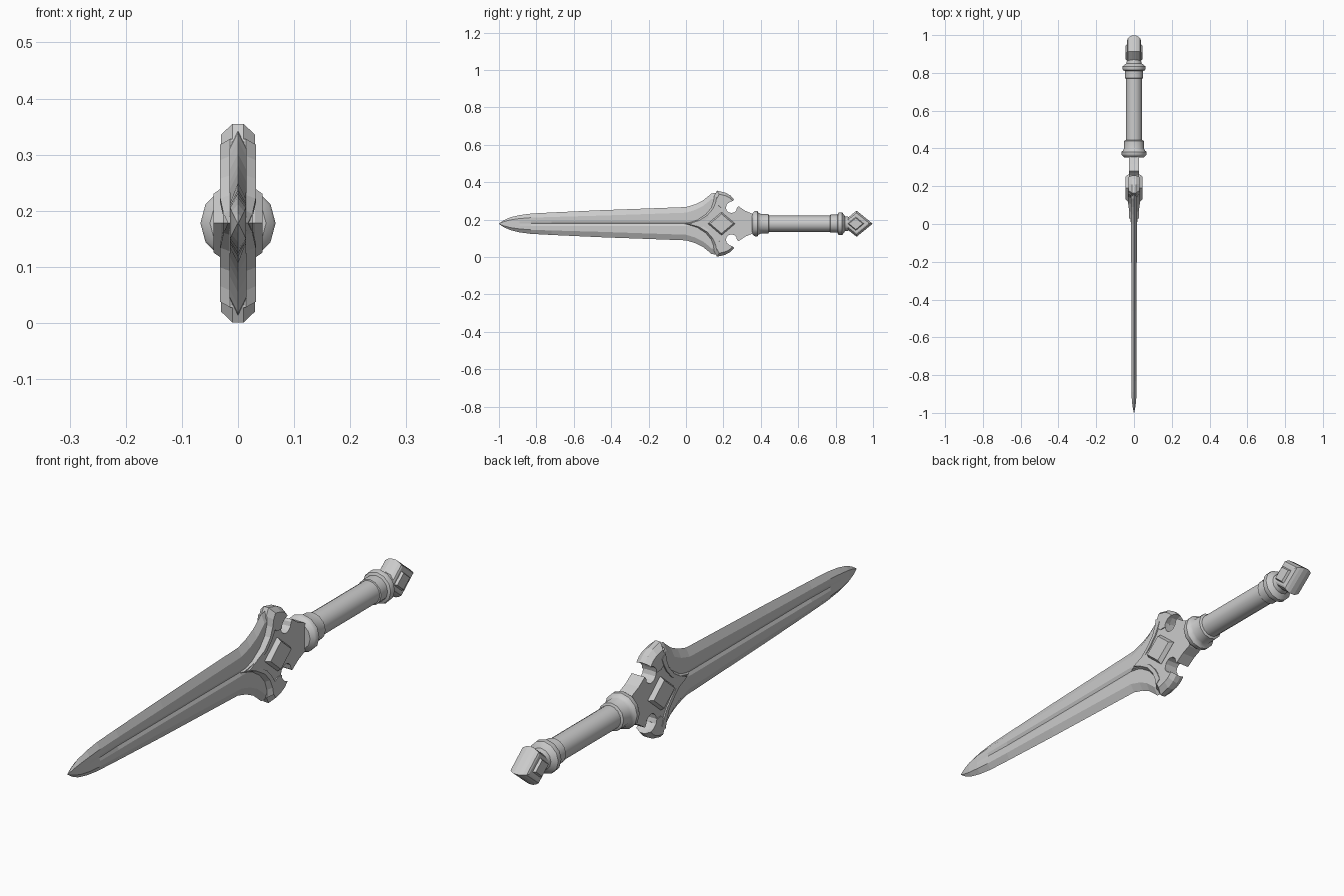
import bpy, bmesh, math

if "Cube" in bpy.data.objects:
    bpy.data.objects.remove(bpy.data.objects["Cube"])

ZC = 0.178  # height of the sword's long axis


def finish(name, bm, smooth=None):
    bmesh.ops.remove_doubles(bm, verts=bm.verts, dist=1e-5)
    bmesh.ops.recalc_face_normals(bm, faces=bm.faces)
    me = bpy.data.meshes.new(name)
    bm.to_mesh(me)
    bm.free()
    ob = bpy.data.objects.new(name, me)
    ob.location.z = ZC
    bpy.context.collection.objects.link(ob)
    if smooth:
        bpy.ops.object.select_all(action='DESELECT')
        ob.select_set(True)
        bpy.context.view_layer.objects.active = ob
        bpy.ops.object.shade_smooth_by_angle(angle=math.radians(smooth))
    return ob


def loft(name, sections, smooth=None):
    """Skin a list of equal-length closed loops and cap both ends."""
    bm = bmesh.new()
    rings = [[bm.verts.new(p) for p in s] for s in sections]
    n = len(rings[0])
    for a, b in zip(rings, rings[1:]):
        for i in range(n):
            j = (i + 1) % n
            bm.faces.new((a[i], a[j], b[j], b[i]))
    bm.faces.new(rings[0])
    bm.faces.new(rings[-1])
    return finish(name, bm, smooth)


def plate(name, outline, centre, layers):
    """Stack a (y, z) outline along x; layers are (x, scale about centre)."""
    cy, cz = centre
    return loft(name, [[(x, cy + (y - cy) * s, cz + (z - cz) * s) for y, z in outline]
                       for x, s in layers])


def lathe(name, profile, sides=12):
    """Revolve a (y, radius) profile about the sword axis."""
    return loft(name, [[(r * math.cos(2 * math.pi * i / sides), y,
                         r * math.sin(2 * math.pi * i / sides)) for i in range(sides)]
                       for y, r in profile], 35)


def diamond(y, hy, hz):
    return [(y - hy, 0), (y, hz), (y + hy, 0), (y, -hz)]


# Blade: bevelled edges, flat sides and a shallow central fuller
stations = [(-1, .001, .001, 0), (-.975, .018, .006, 0), (-.94, .034, .011, 0),
            (-.89, .046, .014, 0), (-.83, .054, .014, .4), (-.72, .06, .014, 1),
            (-.46, .072, .014, 1), (0, .089, .015, 1), (.05, .104, .015, .3),
            (.09, .124, .015, 0), (.12, .148, .015, 0), (.135, .162, .015, 0),
            (.165, .165, .015, 0)]
sections = []
for y, h, t, groove in stations:
    s, f, d = max(.6 * h, h - .03), min(.012, .3 * h), .006 * groove
    side = [(t, s), (t, f), (t - d, 0), (t, -f), (t, -s)]
    sections.append([(0, y, h)] + [(x, y, z) for x, z in side]
                    + [(0, y, -h)] + [(-x, y, z) for x, z in reversed(side)])
loft("blade", sections)

# Guard body with a round notch on each side
notch = [(.243 + .03 * math.cos(math.radians(a)), .087 + .03 * math.sin(math.radians(a)))
         for a in range(150, 391, 30) if a < 370]
half = [(.09, .026), (.13, .06), (.16, .11), (.205, .115)] + notch + \
       [(.28, .094), (.315, .07), (.35, .055), (.362, .045)]
body = [(.03, 0)] + half + [(y, -z) for y, z in reversed(half)]
plate("guard_body", body, (.2, 0), [(-.027, 1), (.027, 1)])

# Curved rim along the front of the guard, and chamfered hooked wings
rim_path = [(-.01, 0, .045, 0), (.06, .022, .085, .01), (.105, .05, .125, .035),
            (.135, .085, .157, .07), (.147, .12, .175, .10), (.15, .15, .185, .125)]
wing = [(.146, .11), (.149, .145), (.165, .177), (.21, .166), (.238, .151), (.257, .13),
        (.235, .122), (.217, .105), (.212, .085), (.18, .085)]
for label, m in (("upper", 1), ("lower", -1)):
    rim = []
    for yo, zo, yi, zi in rim_path:
        t = min(.032, .018 + .13 * max(yo, 0))
        ys, zs = yo * .6 + yi * .4, zo * .6 + zi * .4
        right = [(.45 * t, yo, zo * m), (t, ys, zs * m), (t, yi, zi * m)]
        rim.append(right + [(-x, y, z) for x, y, z in reversed(right)])
    loft(label + "_rim", rim)
    plate(label + "_wing", [(y, z * m) for y, z in wing], (.22, .09 * m),
          [(-.03, .78), (-.01, 1), (.01, 1), (.03, .78)])

# Raised diamond on both faces of the guard
plate("guard_diamond", diamond(.19, .073, .062), (.19, 0),
      [(-.044, .84), (-.03, 1), (.03, 1), (.044, .84)])

# Handle: front collar, grip and rear collar
lathe("front_collar", [(.352, .05), (.362, .063), (.368, .067), (.382, .067),
                       (.388, .058), (.40, .053), (.44, .052), (.445, .042)])
lathe("grip", [(.43, .043), (.78, .043)], 16)
lathe("rear_collar", [(.77, .042), (.772, .048), (.81, .048), (.814, .058), (.822, .061),
                      (.835, .06), (.845, .048), (.85, .04), (.875, .036)])

# Pommel: rounded diamond with a smaller raised diamond on both faces
plate("pommel", diamond(.912, .086, .07), (.912, 0),
      [(-.036, .7), (-.033, .82), (-.023, .92), (-.01, 1), (.01, 1), (.023, .92),
       (.033, .82), (.036, .7)])
plate("pommel_diamond", diamond(.908, .043, .036), (.908, 0),
      [(-.045, .85), (-.036, 1), (.036, 1), (.045, .85)])
